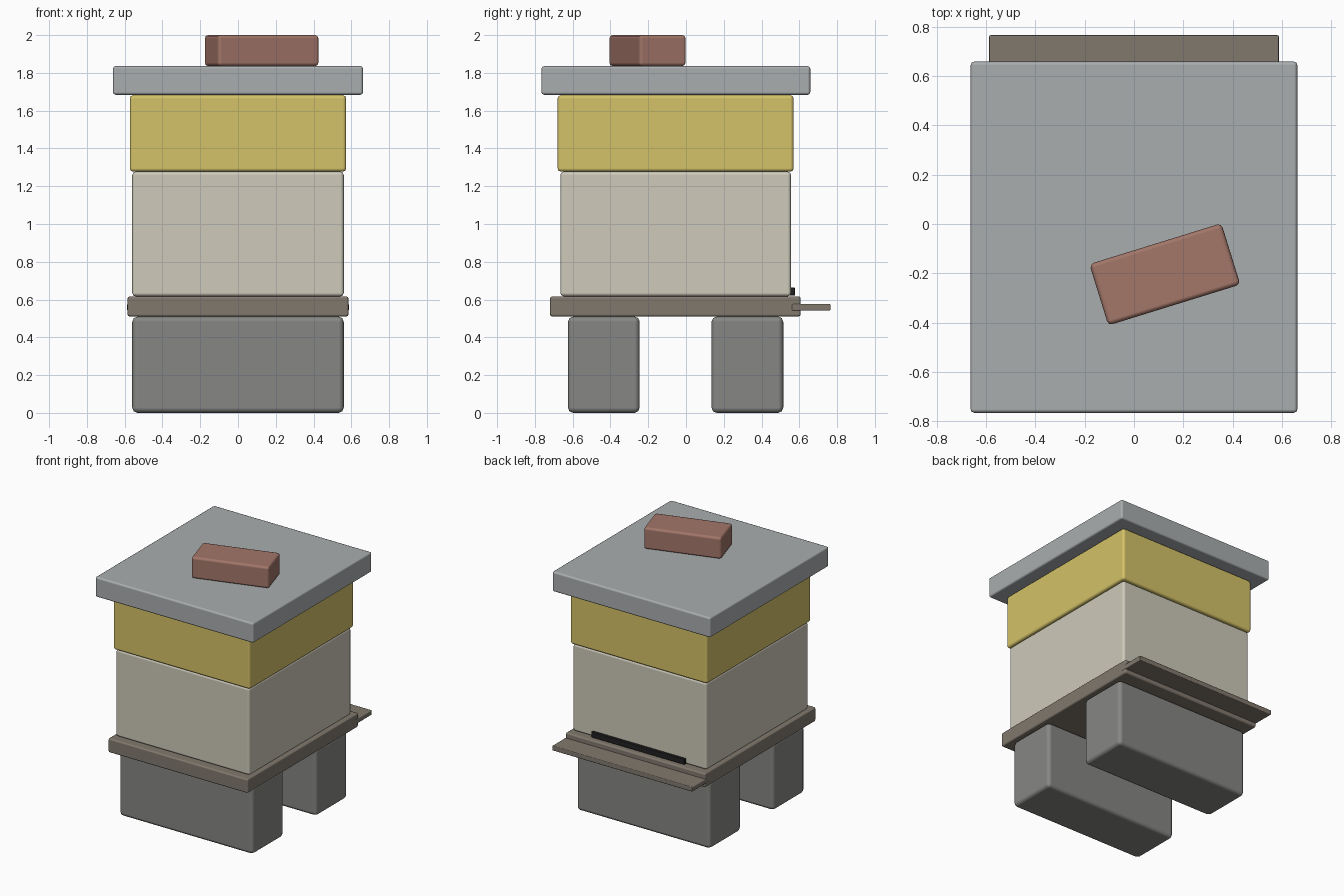
import bpy, math

if "Cube" in bpy.data.objects:
    bpy.data.objects.remove(bpy.data.objects["Cube"])


def material(name, rgb):
    m = bpy.data.materials.new(name)
    m.diffuse_color = (*rgb, 1)
    m.use_nodes = True
    m.node_tree.nodes["Principled BSDF"].inputs["Base Color"].default_value = m.diffuse_color
    return m


wood = material("weathered_wood", (0.22, 0.19, 0.155))
cream = material("cream_paint", (0.62, 0.59, 0.49))
yellow = material("yellow_paint", (0.66, 0.54, 0.14))
metal = material("lid_metal", (0.40, 0.42, 0.43))
concrete = material("concrete", (0.24, 0.24, 0.23))
clay = material("clay", (0.36, 0.18, 0.14))
dark = material("dark_slot", (0.015, 0.015, 0.015))


def box(name, x, y, z, mat, bevel=0.018, turn=0):
    """Rounded box from (min, max) ranges on each axis."""
    lo, hi = zip(x, y, z)
    bpy.ops.mesh.primitive_cube_add(
        size=1, location=[(a + b) / 2 for a, b in zip(lo, hi)])
    ob = bpy.context.object
    ob.name = name
    ob.scale = [b - a for a, b in zip(lo, hi)]
    bpy.ops.object.transform_apply(location=False, rotation=False, scale=True)
    ob.rotation_euler.z = math.radians(turn)
    ob.data.materials.append(mat)
    bpy.ops.object.shade_smooth_by_angle(angle=math.radians(40))
    mod = ob.modifiers.new("soft_edges", 'BEVEL')
    mod.width = bevel
    mod.segments = 2
    mod.harden_normals = True
    return ob


# Two concrete blocks as the stand
box("front_block", (-0.56, 0.56), (-0.625, -0.245), (0, 0.51), concrete, 0.028)
box("back_block", (-0.56, 0.56), (0.135, 0.515), (0, 0.51), concrete, 0.028)

# Floor with landing board at the back
box("floor_board", (-0.585, 0.585), (-0.72, 0.607), (0.51, 0.617), wood, 0.012)
box("landing_board", (-0.587, 0.587), (0.56, 0.765), (0.541, 0.577), wood, 0.006)

# Stacked hive boxes
box("brood_box", (-0.56, 0.56), (-0.665, 0.556), (0.617, 1.277), cream)
box("entrance_slot", (-0.39, 0.39), (0.53, 0.577), (0.622, 0.663), dark, 0.003)
box("upper_box", (-0.573, 0.573), (-0.68, 0.57), (1.277, 1.682), yellow)

# Lid and the brick that holds it down
box("lid", (-0.662, 0.662), (-0.765, 0.658), (1.684, 1.836), metal, 0.014)
box("brick", (-0.155, 0.405), (-0.334, -0.074), (1.836, 2.0), clay, 0.018, turn=17.2)
